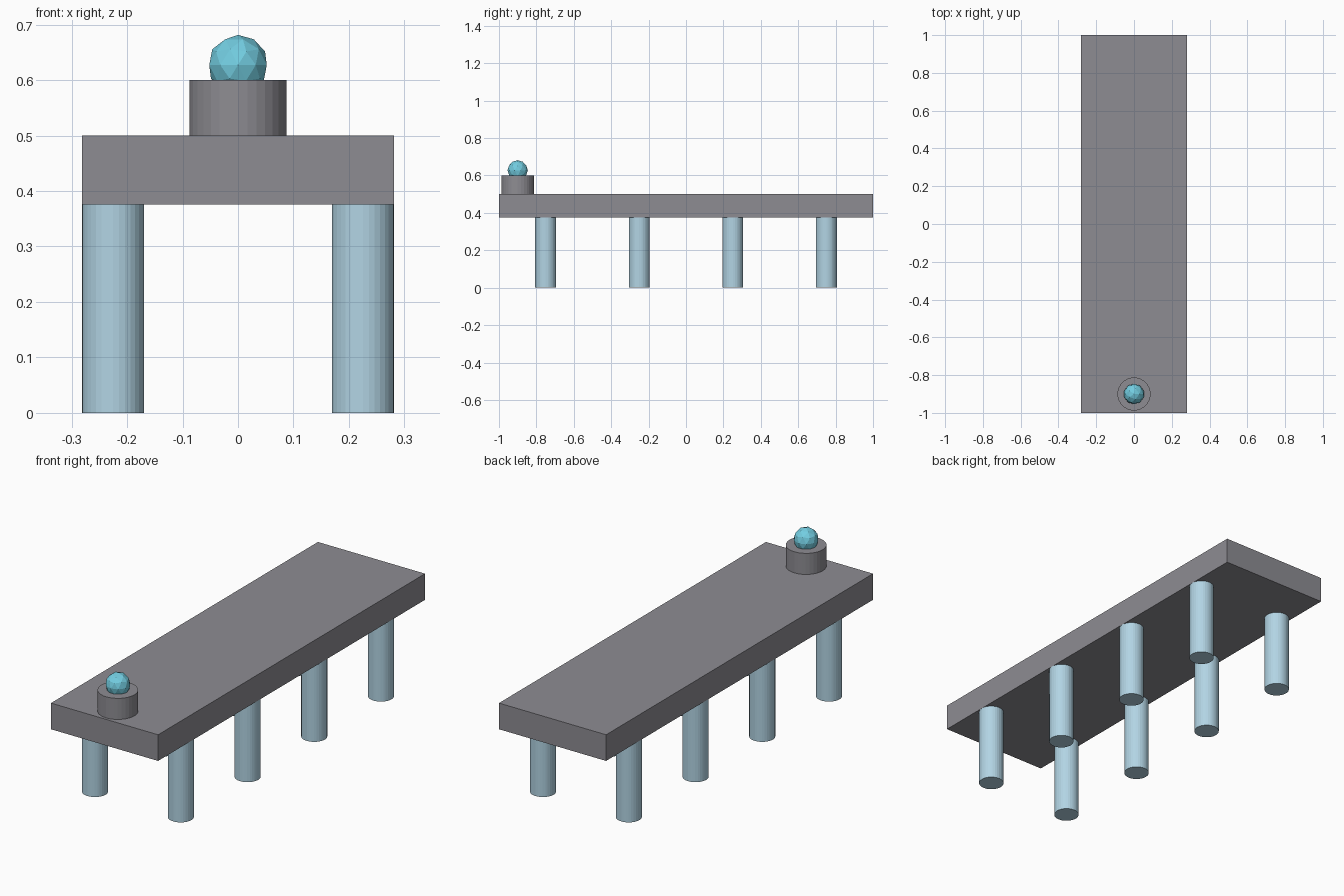
import bpy

cube = bpy.data.objects.get("Cube")
if cube:
    bpy.data.objects.remove(cube, do_unlink=True)


def material(name, rgb):
    mat = bpy.data.materials.new(name)
    mat.use_nodes = True
    color = (*rgb, 1)
    mat.diffuse_color = color
    mat.node_tree.nodes["Principled BSDF"].inputs["Base Color"].default_value = color
    return mat


def finish(name, mat):
    obj = bpy.context.object
    obj.name = name
    obj.data.materials.append(mat)
    return obj


def cylinder(name, x, y, bottom, top, radius, mat):
    bpy.ops.mesh.primitive_cylinder_add(
        vertices=32, radius=radius, depth=top - bottom,
        location=(x, y, (bottom + top) / 2))
    return finish(name, mat)


grey = material("stone grey", (0.27, 0.265, 0.29))
pale_blue = material("pale blue", (0.445, 0.658, 0.775))
cyan = material("bright cyan", (0.17, 0.61, 0.75))

# Deck slab
bpy.ops.mesh.primitive_cube_add(size=1, location=(0, 0, 0.438))
deck = finish("deck", grey)
deck.scale = (0.562, 2, 0.124)
bpy.ops.object.transform_apply(location=False, rotation=False, scale=True)

# Two rows of legs, sunk into the deck
for side, x in (("left", 0.225), ("right", -0.225)):
    for i in range(4):
        cylinder(f"leg_{side}_{i + 1}", x, -0.75 + 0.5 * i, 0, 0.48, 0.056, pale_blue)

# Pedestal with faceted ball at the front end
cylinder("pedestal", 0, -0.9, 0.49, 0.6, 0.0875, grey)
bpy.ops.mesh.primitive_ico_sphere_add(subdivisions=2, radius=0.0545, location=(0, -0.9, 0.627))
finish("ball", cyan)
